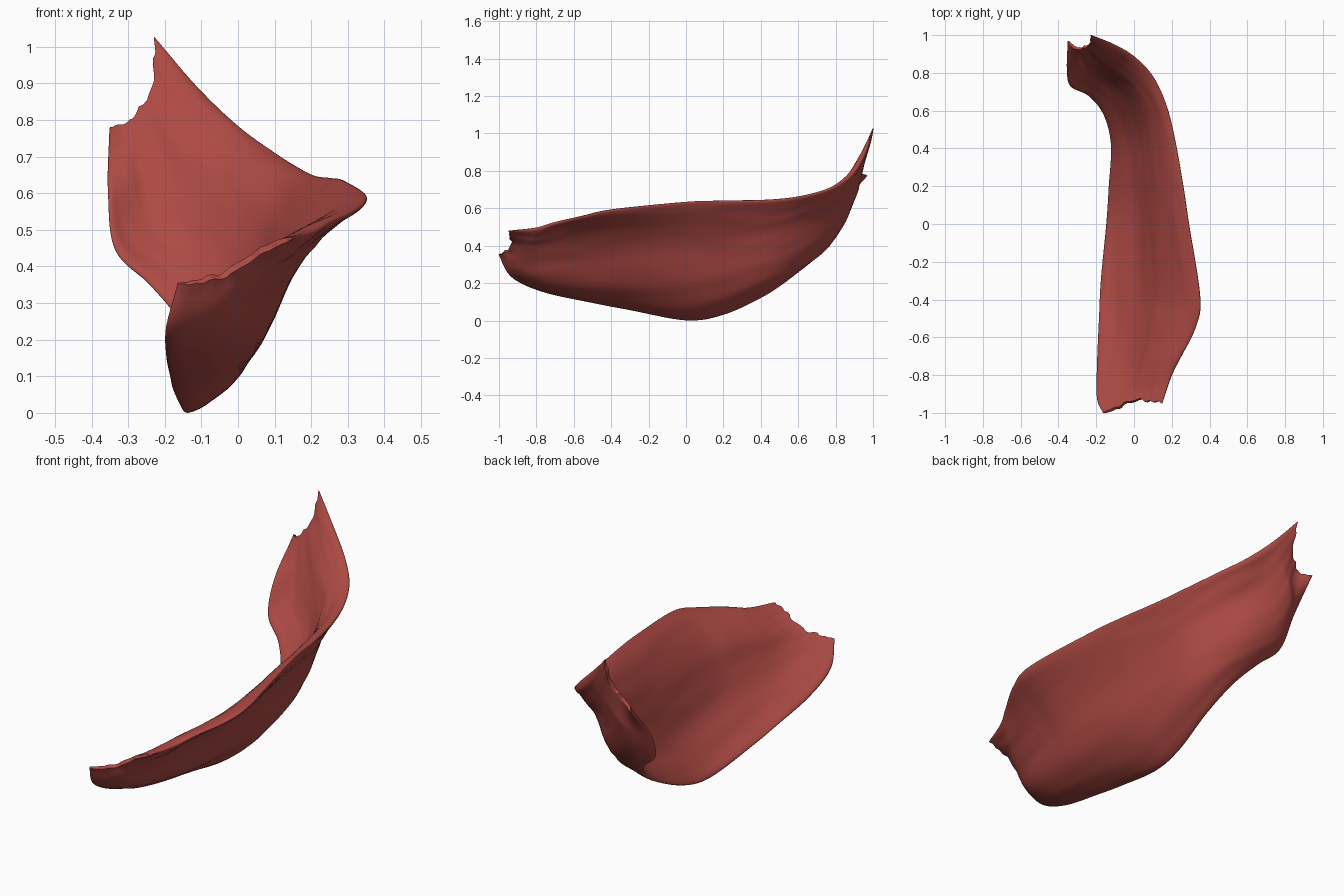
import bpy
import bmesh
import math
from mathutils import Vector, noise

cube = bpy.data.objects.get("Cube")
if cube:
    bpy.data.objects.remove(cube, do_unlink=True)

# Stations along the strip: lower edge point, upper edge point, sag and flare of the section
STATIONS = [
    ((-.165, -1, .355), (.15, -.95, .48), 0, .005),
    ((-.195, -.925, .235), (.2, -.8, .495), .015, .015),
    ((-.195, -.75, .155), (.25, -.7, .525), .02, .03),
    ((-.185, -.5, .1), (.325, -.55, .56), .012, .042),
    ((-.175, -.3, .06), (.35, -.39, .595), .014, .038),
    ((-.145, 0, .003), (.29, 0, .635), .018, .03),
    ((-.132, .2, .033), (.26, .2, .642), .02, .03),
    ((-.12, .42, .135), (.215, .45, .647), .022, .03),
    ((-.16, .58, .25), (.17, .63, .668), .02, .03),
    ((-.24, .68, .35), (.1, .78, .712), .025, .03),
    ((-.335, .73, .445), (0, .885, .785), .033, .025),
    ((-.355, .81, .6), (-.11, .95, .89), .03, .015),
    ((-.35, .97, .775), (-.23, 1, 1.03), 0, 0),
]
ROWS, COLS = 96, 32
HALF_THICKNESS = .025


def spline(values, t):
    """Smooth curve through evenly spaced values."""
    i = min(int(t), len(values) - 2)
    f = t - i
    b, c = values[i], values[i + 1]
    a = values[i - 1] if i else b * 2 - c
    d = values[i + 2] if i + 2 < len(values) else c * 2 - b
    return (b * 2 + (c - a) * f + (a * 2 - b * 5 + c * 4 - d) * f ** 2
            + (b * 3 - a - c * 3 + d) * f ** 3) / 2


lower = [Vector(s[0]) for s in STATIONS]
upper = [Vector(s[1]) for s in STATIONS]
sags = [s[2] for s in STATIONS]
flares = [s[3] for s in STATIONS]
LAST = len(STATIONS) - 1


def chord_point(u, t):
    return spline(lower, t).lerp(spline(upper, t), u)


def skin_point(u, t, side):
    """Point on the outer (side 1) or inner (side -1) skin."""
    t0, t1 = max(t - .2, 0), min(t + .2, LAST)
    along = (chord_point(u, t1) - chord_point(u, t0)).normalized()
    across = spline(upper, t) - spline(lower, t)
    normal = along.cross(across).normalized()

    # Section hollow near the lower edge, flaring outwards at the upper edge
    bow = math.sin(math.pi * u)
    bend = spline(sags, t) * bow + spline(flares, t) * math.sin(2 * math.pi * u)
    p = chord_point(u, t) + normal * bend

    # Torn ends: pulled inwards with ragged teeth
    tooth = .025 * noise.noise(Vector((u * 9, t, 2))) * min(1, bow * 3)
    front, back = max(0, 1 - t), max(0, 1 - (LAST - t))
    p += along * (front * (.04 * bow + tooth) - back * (.095 * bow + tooth))

    # Rounded rims, thin ends and lengthwise creases
    rim = math.sqrt(max(0, 1 - abs(2 * u - 1) ** 5))
    taper = min(1, .35 + .6 * min(t, LAST - t))
    crease = noise.noise(Vector((u * 7, t * .45, side * 3)))
    crease += .5 * noise.noise(Vector((u * 16, t * .8, side * 5)))
    return p + normal * rim * taper * (side * HALF_THICKNESS + .008 * crease)


# Curled strip: closed rings lofted along its length
bm = bmesh.new()
rings = []
for r in range(ROWS + 1):
    t = LAST * r / ROWS
    us = [(1 - math.cos(math.pi * c / COLS)) / 2 for c in range(COLS + 1)]
    ring = [bm.verts.new(skin_point(u, t, 1)) for u in us]
    ring += [bm.verts.new(skin_point(u, t, -1)) for u in us[-2:0:-1]]
    rings.append(ring)

n = 2 * COLS
for a, b in zip(rings, rings[1:]):
    for k in range(n):
        m = (k + 1) % n
        bm.faces.new((a[k], a[m], b[m], b[k]))

# End caps join the two skins
for ring in (rings[0], rings[-1]):
    for k in range(COLS):
        corners = [ring[k], ring[k + 1], ring[(n - k - 1) % n], ring[(n - k) % n]]
        bm.faces.new(list(dict.fromkeys(corners)))
bmesh.ops.recalc_face_normals(bm, faces=bm.faces)

# Rest the lowest point on the ground
low = min(v.co.z for v in bm.verts)
bmesh.ops.translate(bm, verts=bm.verts, vec=(0, 0, -low))

mesh = bpy.data.meshes.new("curled_strip")
bm.to_mesh(mesh)
bm.free()
strip = bpy.data.objects.new("curled_strip", mesh)
bpy.context.collection.objects.link(strip)

# Colour
red = bpy.data.materials.new("muted_red")
red.use_nodes = True
color = (.42, .068, .058, 1)
red.diffuse_color = color
red.node_tree.nodes["Principled BSDF"].inputs["Base Color"].default_value = color
mesh.materials.append(red)

bpy.ops.object.select_all(action='DESELECT')
strip.select_set(True)
bpy.context.view_layer.objects.active = strip
bpy.ops.object.shade_smooth_by_angle(angle=math.radians(50))
